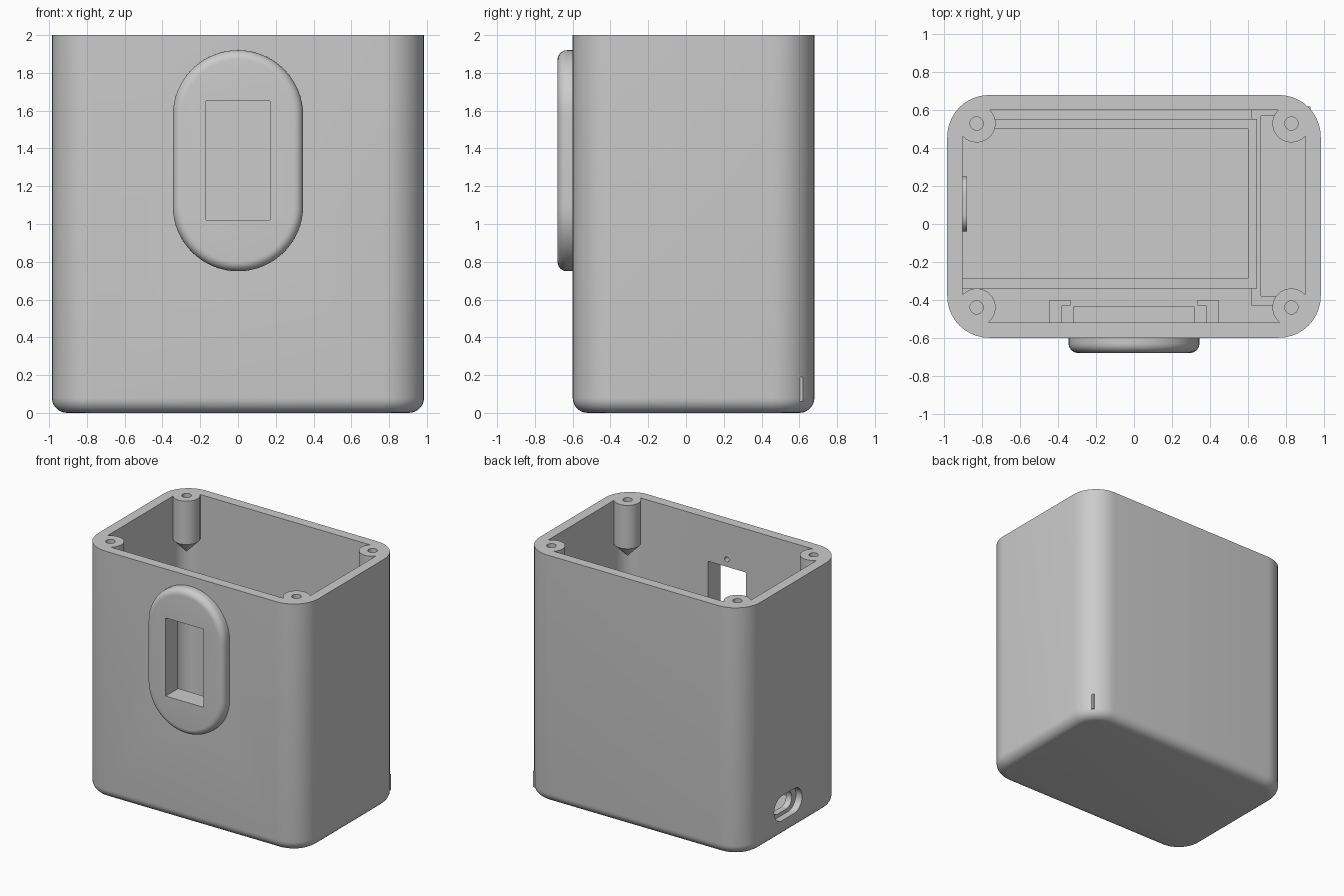
import bpy, bmesh, math
from mathutils import Vector

cube = bpy.data.objects.get("Cube")
if cube:
    bpy.data.objects.remove(cube, do_unlink=True)

grey = bpy.data.materials.new("light grey plastic")
grey.use_nodes = True
colour = (0.6, 0.6, 0.6, 1)
grey.diffuse_color = colour
grey.node_tree.nodes["Principled BSDF"].inputs["Base Color"].default_value = colour


def outline(hw, hh, r, steps=10):
    """Rounded rectangle centred on the origin."""
    pts = []
    for k, (sx, sy) in enumerate(((1, 1), (-1, 1), (-1, -1), (1, -1))):
        for i in range(steps + 1):
            a = math.pi / 2 * (k + i / steps)
            pts.append((sx * (hw - r) + r * math.cos(a), sy * (hh - r) + r * math.sin(a)))
    return pts


def loft(name, rings):
    """Closed solid through matching rings of points."""
    bm = bmesh.new()
    loops = [[bm.verts.new(p) for p in ring] for ring in rings]
    n = len(loops[0])
    for a, b in zip(loops, loops[1:]):
        for i in range(n):
            j = (i + 1) % n
            bm.faces.new((a[i], a[j], b[j], b[i]))
    bm.faces.new(loops[0])
    bm.faces.new(loops[-1])
    bmesh.ops.remove_doubles(bm, verts=bm.verts, dist=1e-5)
    bmesh.ops.recalc_face_normals(bm, faces=bm.faces)
    mesh = bpy.data.meshes.new(name)
    bm.to_mesh(mesh)
    bm.free()
    mesh.materials.append(grey)
    ob = bpy.data.objects.new(name, mesh)
    bpy.context.collection.objects.link(ob)
    return ob


def block(name, x0, x1, y0, y1, z0, z1):
    return loft(name, [[(x0, y0, z), (x1, y0, z), (x1, y1, z), (x0, y1, z)] for z in (z0, z1)])


def turned(name, x, y, profile, steps=32):
    """Round solid about a vertical axis, from (radius, height) pairs."""
    angles = [2 * math.pi * i / steps for i in range(steps)]
    return loft(name, [[(x + r * math.cos(a), y + r * math.sin(a), z) for a in angles]
                       for r, z in profile])


def side_slot(name, hw, r, x0, x1):
    """Stadium running through the port wall."""
    return loft(name, [[(x, PORT_Y + u, PORT_Z + v) for u, v in outline(hw, r, r)]
                       for x in (x0, x1)])


def combine(target, tool, operation):
    mod = target.modifiers.new("join", 'BOOLEAN')
    mod.operation = operation
    mod.solver = 'EXACT'
    mod.object = tool
    bpy.context.view_layer.objects.active = target
    bpy.ops.object.modifier_apply(modifier=mod.name)
    bpy.data.objects.remove(tool, do_unlink=True)


HW, HD, CY, H = 0.985, 0.64, 0.04, 2.0
WALL, CORNER, FILLET = 0.08, 0.22, 0.08
PORT_Y, PORT_Z = 0.105, 0.234


def case_ring(inset, z):
    return [(x, CY + y, z) for x, y in outline(HW - inset, HD - inset, CORNER - inset)]


# Open-topped case with a rounded bottom edge
steps = 7
curve = [math.pi / 2 * i / steps for i in range(steps + 1)]
rings = [case_ring(FILLET * (1 - math.sin(t)), FILLET * (1 - math.cos(t))) for t in curve]
rings += [case_ring(0, H), case_ring(WALL, H), case_ring(WALL, WALL)]
case = loft("case", rings)

# Screw bosses with pointed undersides
corners = [(x, y) for x in (-0.83, 0.83) for y in (-0.44, 0.53)]
for x, y in corners:
    combine(case, turned("boss", x, y, [(0.002, 1.55), (0.1, 1.65), (0.1, H)]), 'UNION')
for x, y in corners:
    combine(case, turned("screw_hole", x, y, [(0.035, 1.7), (0.035, 2.1)], 24), 'DIFFERENCE')


# Raised oval bezel with a rounded rim
def bezel_ring(inset, y):
    hw = 0.345 - inset
    return [(u, y, 1.335 + v) for u, v in outline(hw, 0.585 - inset, hw, 16)]


rim = 0.05
rings = [bezel_ring(0, -0.56)]
rings += [bezel_ring(rim * (1 - math.cos(t)), -0.68 + rim * (1 - math.sin(t))) for t in curve]
combine(case, loft("bezel", rings), 'UNION')

# Window through the bezel, and a blind pin hole above it on the inside
combine(case, block("window", -0.17, 0.17, -0.8, -0.4, 1.02, 1.65), 'DIFFERENCE')
pin = [[(0.02 * math.cos(a), y, 1.71 + 0.02 * math.sin(a))
        for a in [2 * math.pi * i / 16 for i in range(16)]] for y in (-0.58, -0.45)]
combine(case, loft("pin_hole", pin), 'DIFFERENCE')

# Port in the side wall: collar inside, wide recess outside, slot through
combine(case, side_slot("collar", 0.145, 0.09, -0.93, -0.88), 'UNION')
combine(case, side_slot("recess", 0.178, 0.1, -1.1, -0.93), 'DIFFERENCE')
combine(case, side_slot("slot", 0.125, 0.07, -1.1, -0.8), 'DIFFERENCE')

# Circuit board fence on the floor
parts = [case]
for name, *size in (
        ("board_fence_back", -0.92, 0.65, 0.505, 0.555, 0.06, 0.22),
        ("board_fence_front", -0.92, 0.65, -0.34, -0.285, 0.06, 0.22),
        ("board_fence_end", 0.6, 0.65, -0.32, 0.53, 0.06, 0.2195),
        # Narrow pocket beside it, its back arm just breaking through the corner
        ("pocket_wall", 0.62, 0.67, -0.43, 0.61, 0.06, 0.19),
        ("pocket_arm_back", 0.64, 0.93, 0.57, 0.62, 0.06, 0.1895),
        ("pocket_arm_front", 0.64, 0.92, -0.43, -0.38, 0.06, 0.1895)):
    parts.append(block(name, *size))

# Display holder behind the window: two hooked rails and a resting shelf
for side, s in (("left", 1), ("right", -1)):
    for name, a, b, y0, y1 in (("rail", 0.38, 0.445, -0.54, -0.4),
                               ("lip", 0.335, 0.4, -0.43, -0.4005)):
        x0, x1 = sorted((s * a, s * b))
        parts.append(block(f"display_{name}_{side}", x0, x1, y0, y1, 0.7, 1.3))
parts.append(block("display_shelf", -0.32, 0.32, -0.54, -0.435, 0.7, 0.95))

# Smooth the curved surfaces and keep the edges crisp
bpy.ops.object.select_all(action='DESELECT')
for ob in parts:
    ob.select_set(True)
bpy.context.view_layer.objects.active = case
bpy.ops.object.shade_smooth_by_angle(angle=math.radians(30))
